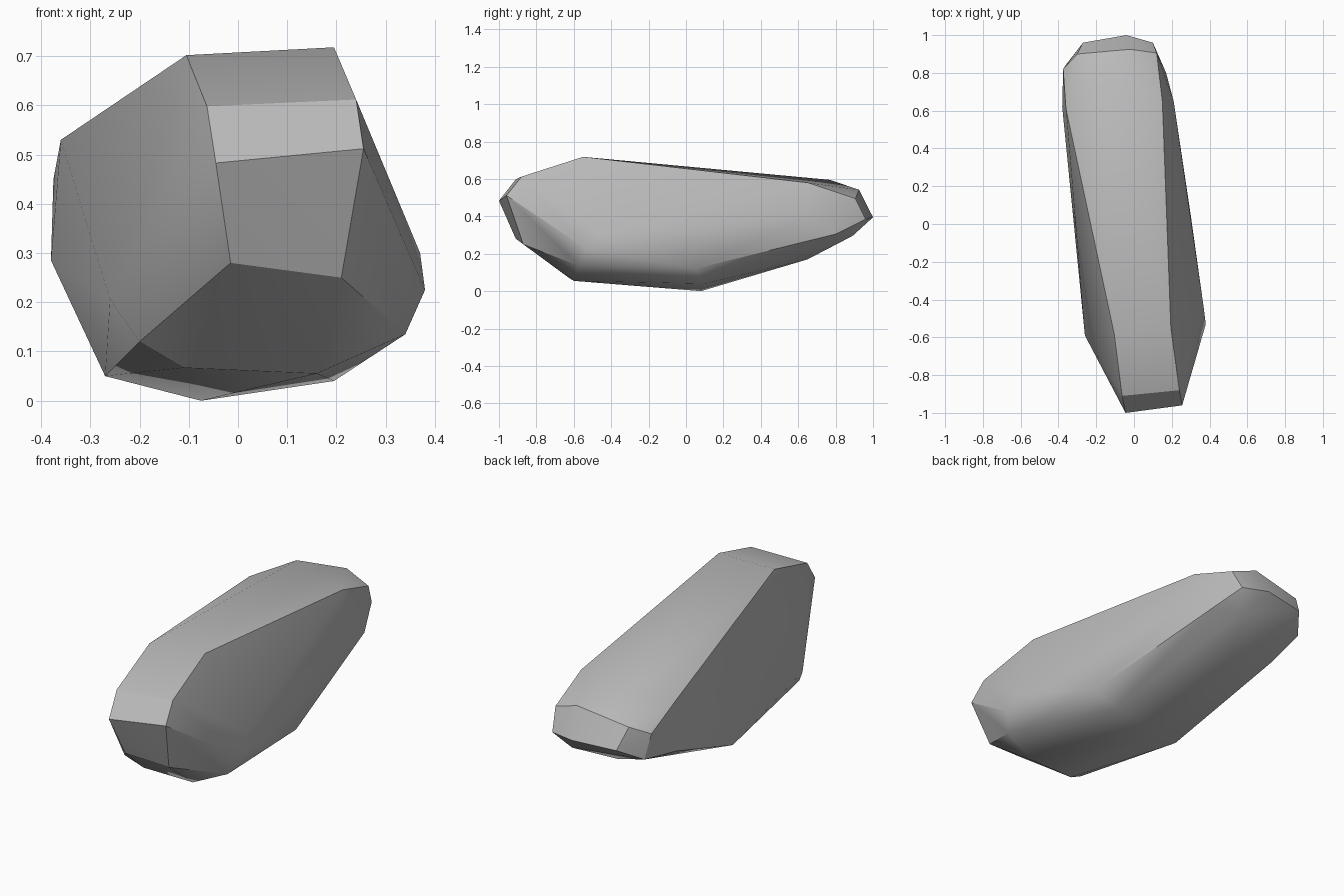
import bpy
import bmesh
import math

cube = bpy.data.objects.get("Cube")
if cube:
    bpy.data.objects.remove(cube, do_unlink=True)

# One uniform stone colour
stone = bpy.data.materials.new("stone_grey")
stone.use_nodes = True
colour = (0.5, 0.5, 0.5, 1.0)
stone.diffuse_color = colour
shader = next(n for n in stone.node_tree.nodes if n.type == 'BSDF_PRINCIPLED')
shader.inputs["Base Color"].default_value = colour
shader.inputs["Roughness"].default_value = 0.9

# Corner points of the chiselled boulder, grouped by region
corners = {
    "front_tip": [(-.045, -1, .483), (.255, -.96, .512),
                  (-.063, -.91, .598), (.24, -.88, .612),
                  (-.015, -.91, .28), (.21, -.87, .25)],
    "top_ridge": [(-.105, -.58, .702), (.195, -.55, .718),
                  (.15, .65, .58), (-.2, .77, .595), (-.36, .61, .53)],
    "back_tip": [(.12, .905, .495), (-.02, .925, .542), (-.3, .9, .495),
                 (.1, .96, .385), (-.04, 1, .395), (-.27, .96, .387),
                 (-.375, .82, .45), (-.355, .85, .322), (.035, .89, .295)],
    "left_side": [(.37, -.45, .3), (.38, -.53, .225), (.34, -.57, .135),
                  (.3, .05, .12), (.17, .8, .305), (.21, .65, .4)],
    "right_side": [(-.26, -.59, .205), (-.2, -.65, .12), (-.38, .62, .285)],
    "underside": [(-.27, 0, .05), (-.11, -.62, .067), (.16, -.6, .055),
                  (.195, .1, .04), (-.075, .08, 0), (-.06, .65, .17)],
}

# Wrap the corners in a convex skin and merge nearly flat facets
bm = bmesh.new()
for region in corners.values():
    for point in region:
        bm.verts.new(point)
hull = bmesh.ops.convex_hull(bm, input=bm.verts[:])
unused = {g for g in hull["geom_interior"] + hull["geom_unused"]
          if isinstance(g, bmesh.types.BMVert)}
bmesh.ops.delete(bm, geom=list(unused), context='VERTS')
bmesh.ops.dissolve_limit(bm, angle_limit=math.radians(1.5),
                         verts=bm.verts[:], edges=bm.edges[:])
bmesh.ops.recalc_face_normals(bm, faces=bm.faces[:])

mesh = bpy.data.meshes.new("boulder")
bm.to_mesh(mesh)
bm.free()
mesh.materials.append(stone)
boulder = bpy.data.objects.new("boulder", mesh)
bpy.context.collection.objects.link(boulder)

# Soften the shallow facets, keep the hard chiselled edges
bpy.ops.object.select_all(action='DESELECT')
boulder.select_set(True)
bpy.context.view_layer.objects.active = boulder
bpy.ops.object.shade_smooth_by_angle(angle=math.radians(30))
